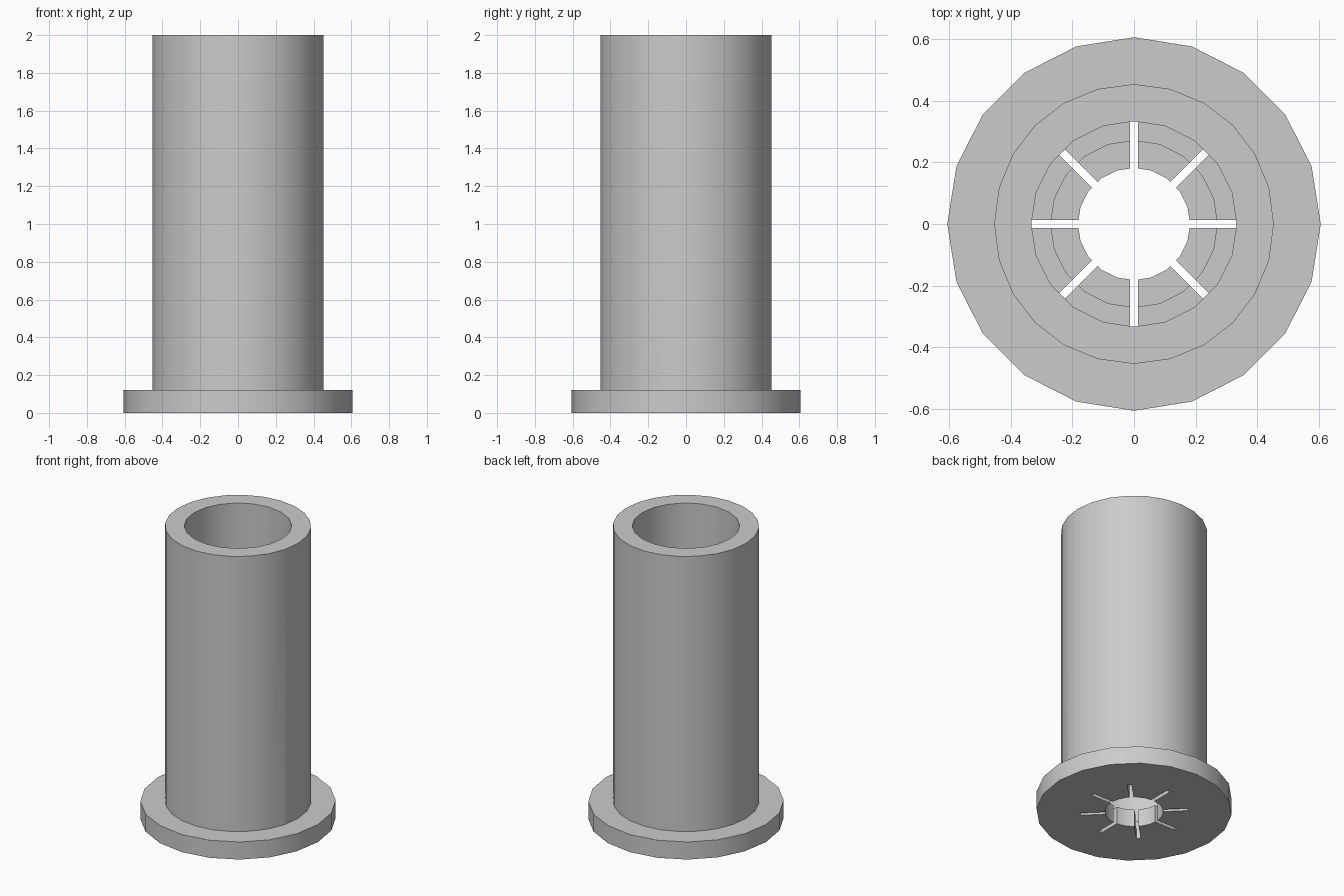
import bpy
import math

if "Cube" in bpy.data.objects:
    bpy.data.objects.remove(bpy.data.objects["Cube"])

grey = bpy.data.materials.new("plain grey")
grey.diffuse_color = (0.6, 0.6, 0.6, 1)
grey.use_nodes = True
grey.node_tree.nodes["Principled BSDF"].inputs["Base Color"].default_value = grey.diffuse_color


def cylinder(name, sides, radius, z0, z1):
    # rotated so that a corner always lies on the y axis
    bpy.ops.mesh.primitive_cylinder_add(vertices=sides, radius=radius, depth=z1 - z0,
                                        location=(0, 0, (z0 + z1) / 2))
    ob = bpy.context.object
    ob.name = name
    return ob


def combine(target, tool, operation):
    mod = target.modifiers.new("combine", 'BOOLEAN')
    mod.operation = operation
    mod.solver = 'EXACT'
    mod.object = tool
    bpy.context.view_layer.objects.active = target
    bpy.ops.object.modifier_apply(modifier=mod.name)
    bpy.data.objects.remove(tool, do_unlink=True)


# Round base flange with the tall barrel on it
body = cylinder("flanged_sleeve", 20, 0.605, 0, 0.12)
combine(body, cylinder("barrel", 24, 0.453, 0.05, 2.0), 'UNION')

# Wide bore down to a thin floor
combine(body, cylinder("bore_cutter", 20, 0.333, 0.06, 2.2), 'DIFFERENCE')

# Raised gripping collar on the floor, with its through hole
combine(body, cylinder("collar", 20, 0.272, 0.03, 0.12), 'UNION')
combine(body, cylinder("hole_cutter", 20, 0.182, -0.1, 0.3), 'DIFFERENCE')

# Eight radial slots that split the collar and floor into fingers
for i in range(4):
    bpy.ops.mesh.primitive_cube_add(size=1, location=(0, 0, 0.0125),
                                    rotation=(0, 0, i * math.pi / 4))
    slot = bpy.context.object
    slot.name = "slot_cutter"
    slot.scale = (0.668, 0.026, 0.225)
    bpy.context.view_layer.update()
    combine(body, slot, 'DIFFERENCE')

# Smooth walls with sharp rims
body.data.materials.clear()
body.data.materials.append(grey)
for face in body.data.polygons:
    face.material_index = 0
bpy.ops.object.select_all(action='DESELECT')
body.select_set(True)
bpy.context.view_layer.objects.active = body
bpy.ops.object.shade_smooth_by_angle(angle=math.radians(30))
